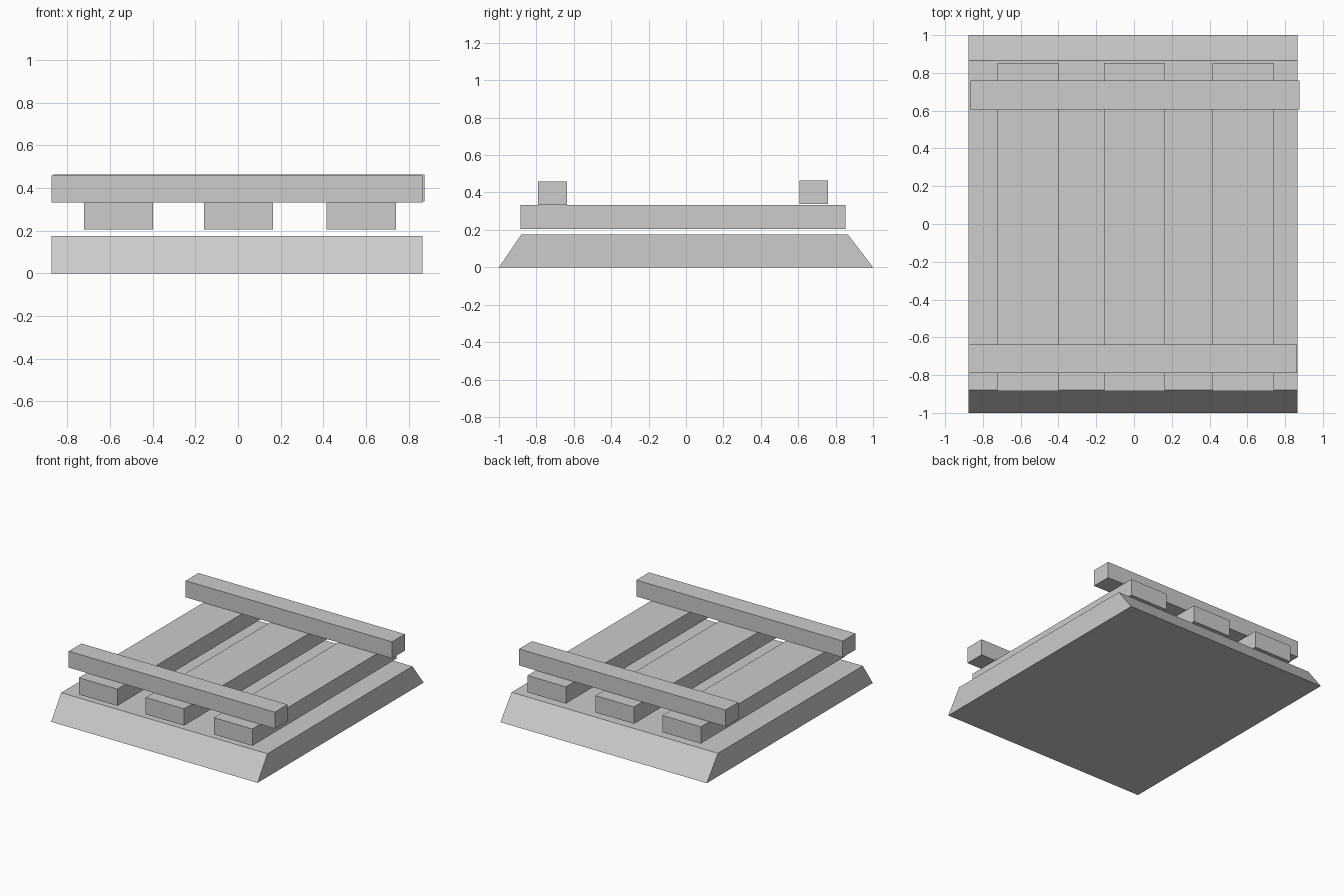
import bpy
import bmesh

cube = bpy.data.objects.get("Cube")
if cube:
    bpy.data.objects.remove(cube, do_unlink=True)

grey = bpy.data.materials.new("plain_grey")
grey.use_nodes = True
colour = (0.604, 0.604, 0.604, 1)
grey.diffuse_color = colour
grey.node_tree.nodes["Principled BSDF"].inputs["Base Color"].default_value = colour


def beam(name, xs, profile):
    """Extrude a side profile of (y, z) points along x."""
    bm = bmesh.new()
    face = bm.faces.new([bm.verts.new((xs[0], y, z)) for y, z in profile])
    moved = bmesh.ops.extrude_face_region(bm, geom=[face])["geom"]
    bmesh.ops.translate(bm, vec=(xs[1] - xs[0], 0, 0),
                        verts=[v for v in moved if isinstance(v, bmesh.types.BMVert)])
    bmesh.ops.recalc_face_normals(bm, faces=bm.faces)
    mesh = bpy.data.meshes.new(name)
    bm.to_mesh(mesh)
    bm.free()
    mesh.materials.append(grey)
    obj = bpy.data.objects.new(name, mesh)
    bpy.context.collection.objects.link(obj)
    return obj


def box(name, xs, ys, zs):
    return beam(name, xs, [(ys[0], zs[0]), (ys[1], zs[0]), (ys[1], zs[1]), (ys[0], zs[1])])


# Base slab with sloped front and back ends
beam("base_slab", (-0.875, 0.865), [(-1, 0), (1, 0), (0.865, 0.176), (-0.88, 0.176)])

# Three long planks floating just above the base
for side, x in (("right", -0.56), ("middle", 0.003), ("left", 0.578)):
    box(f"{side}_plank", (x - 0.162, x + 0.162), (-0.885, 0.853), (0.205, 0.333))

# Two cross rails resting on the planks
box("front_rail", (-0.875, 0.864), (-0.79, -0.637), (0.333, 0.458))
box("back_rail", (-0.866, 0.875), (0.606, 0.76), (0.338, 0.464))
